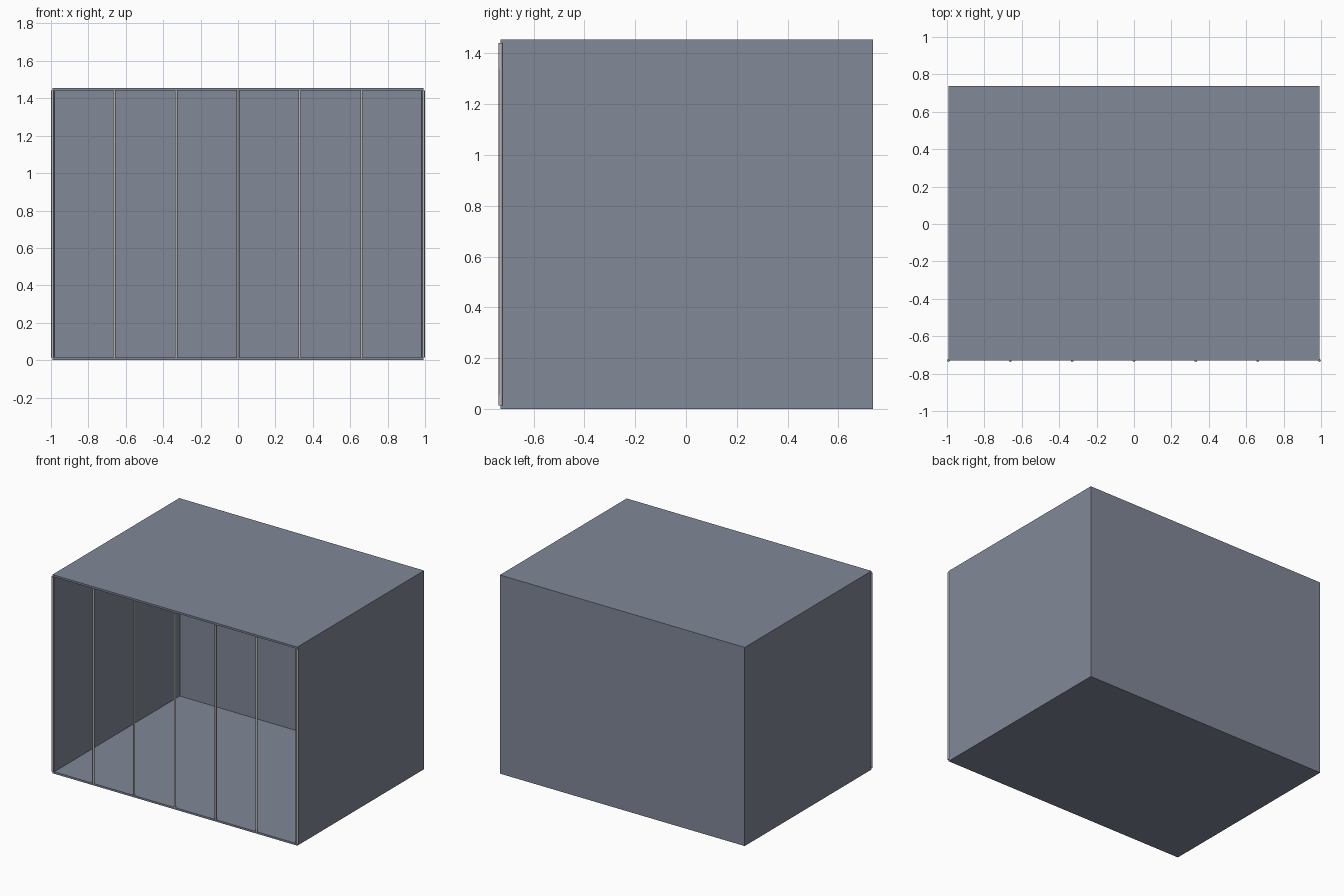
import bpy, bmesh
from mathutils import Matrix, Vector

if "Cube" in bpy.data.objects:
    bpy.data.objects.remove(bpy.data.objects["Cube"])

HALF_W, FRONT, BACK, HEIGHT, WALL = 0.992, -0.73, 0.737, 1.455, 0.014
BAR_R, BARS = 0.0075, 7


def material(name, color):
    m = bpy.data.materials.new(name)
    m.diffuse_color = (*color, 1)
    m.use_nodes = True
    m.node_tree.nodes["Principled BSDF"].inputs["Base Color"].default_value = m.diffuse_color
    return m


def add_object(name, bm, mat):
    me = bpy.data.meshes.new(name)
    bm.to_mesh(me)
    bm.free()
    me.materials.append(mat)
    ob = bpy.data.objects.new(name, me)
    bpy.context.collection.objects.link(ob)
    return ob


slate = material("slate_grey", (0.218, 0.246, 0.31))
steel = material("light_grey", (0.47, 0.47, 0.45))

# Open-fronted box shell with thin walls
bm = bmesh.new()
bmesh.ops.create_cube(bm, size=1, matrix=Matrix.LocRotScale(
    Vector((0, (FRONT + BACK) / 2, HEIGHT / 2)), None,
    Vector((2 * HALF_W, BACK - FRONT, HEIGHT))))
bm.normal_update()
bmesh.ops.delete(bm, geom=[f for f in bm.faces if f.normal.y < -0.9], context='FACES')
box = add_object("box_shell", bm, slate)
solid = box.modifiers.new("wall_thickness", 'SOLIDIFY')
solid.thickness = WALL
solid.offset = -1
solid.use_even_offset = True

# Row of thin upright bars across the opening
for i in range(BARS):
    x = -HALF_W + 2 * HALF_W * i / (BARS - 1)
    bm = bmesh.new()
    bmesh.ops.create_cone(bm, cap_ends=True, segments=8, radius1=BAR_R, radius2=BAR_R,
                          depth=HEIGHT - 2 * WALL,
                          matrix=Matrix.Translation((x, FRONT, HEIGHT / 2)))
    for f in bm.faces:
        f.smooth = len(f.verts) == 4
    add_object(f"front_bar_{i + 1}", bm, steel)
